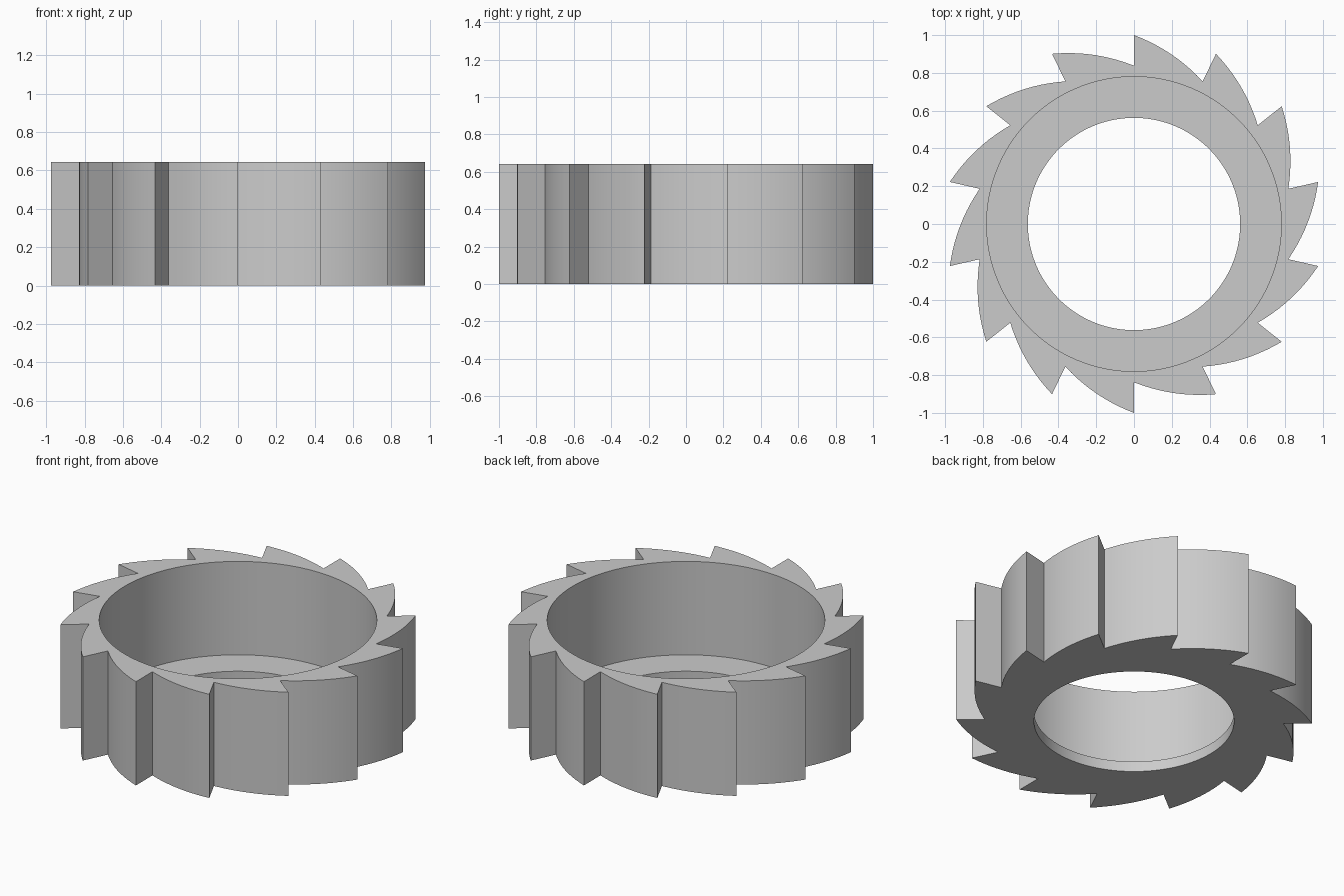
import bpy
import bmesh
import math
from mathutils import Vector

cube = bpy.data.objects.get("Cube")
if cube:
    bpy.data.objects.remove(cube, do_unlink=True)

TEETH = 14
STEPS = 10            # segments along each curved tooth back
TIP, ROOT = 1.0, 0.838
BULGE = 0.026         # how far the tooth back bows out from its chord
POCKET, BORE = 0.78, 0.562
HEIGHT, FLOOR = 0.643, 0.064

# Plain steel colour
steel = bpy.data.materials.new("steel_grey")
steel.use_nodes = True
colour = (0.6, 0.6, 0.6, 1)
steel.diffuse_color = colour
steel.node_tree.nodes["Principled BSDF"].inputs["Base Color"].default_value = colour


def polar(radius, angle):
    return Vector((radius * math.cos(angle), radius * math.sin(angle)))


def tooth_outline():
    """Saw-tooth outline: bowed back, then a radial step up to the next tip."""
    points = []
    pitch = math.tau / TEETH
    for k in range(TEETH):
        start = math.pi / 2 - k * pitch
        tip, root = polar(TIP, start), polar(ROOT, start - pitch)
        outward = polar(1, start - pitch / 2)
        chord = (root - tip).normalized()
        normal = (outward - chord * outward.dot(chord)).normalized()
        for i in range(STEPS + 1):
            t = i / STEPS
            points.append(tip.lerp(root, t) + normal * 4 * BULGE * t * (1 - t))
    return points


outline = tooth_outline()


def circle(radius):
    """Circle whose points line up radially with the outline."""
    return [p.normalized() * radius for p in outline]


# Loops from the outer bottom edge, over the rim, down through the stepped bore
loops = [
    (outline, 0), (outline, HEIGHT),
    (circle(POCKET), HEIGHT), (circle(POCKET), FLOOR),
    (circle(BORE), FLOOR), (circle(BORE), 0),
]

bm = bmesh.new()
rings = [[bm.verts.new((p.x, p.y, z)) for p in pts] for pts, z in loops]
count = len(outline)
for a, b in zip(rings, rings[1:] + rings[:1]):
    for i in range(count):
        j = (i + 1) % count
        bm.faces.new((a[i], a[j], b[j], b[i]))
bmesh.ops.remove_doubles(bm, verts=bm.verts, dist=0.0001)
bmesh.ops.recalc_face_normals(bm, faces=bm.faces)

mesh = bpy.data.meshes.new("ratchet_ring")
bm.to_mesh(mesh)
bm.free()
mesh.materials.append(steel)
ring = bpy.data.objects.new("ratchet_ring", mesh)
bpy.context.collection.objects.link(ring)

# Smooth curved walls, crisp edges
bpy.ops.object.select_all(action='DESELECT')
ring.select_set(True)
bpy.context.view_layer.objects.active = ring
bpy.ops.object.shade_smooth_by_angle(angle=math.radians(25))
